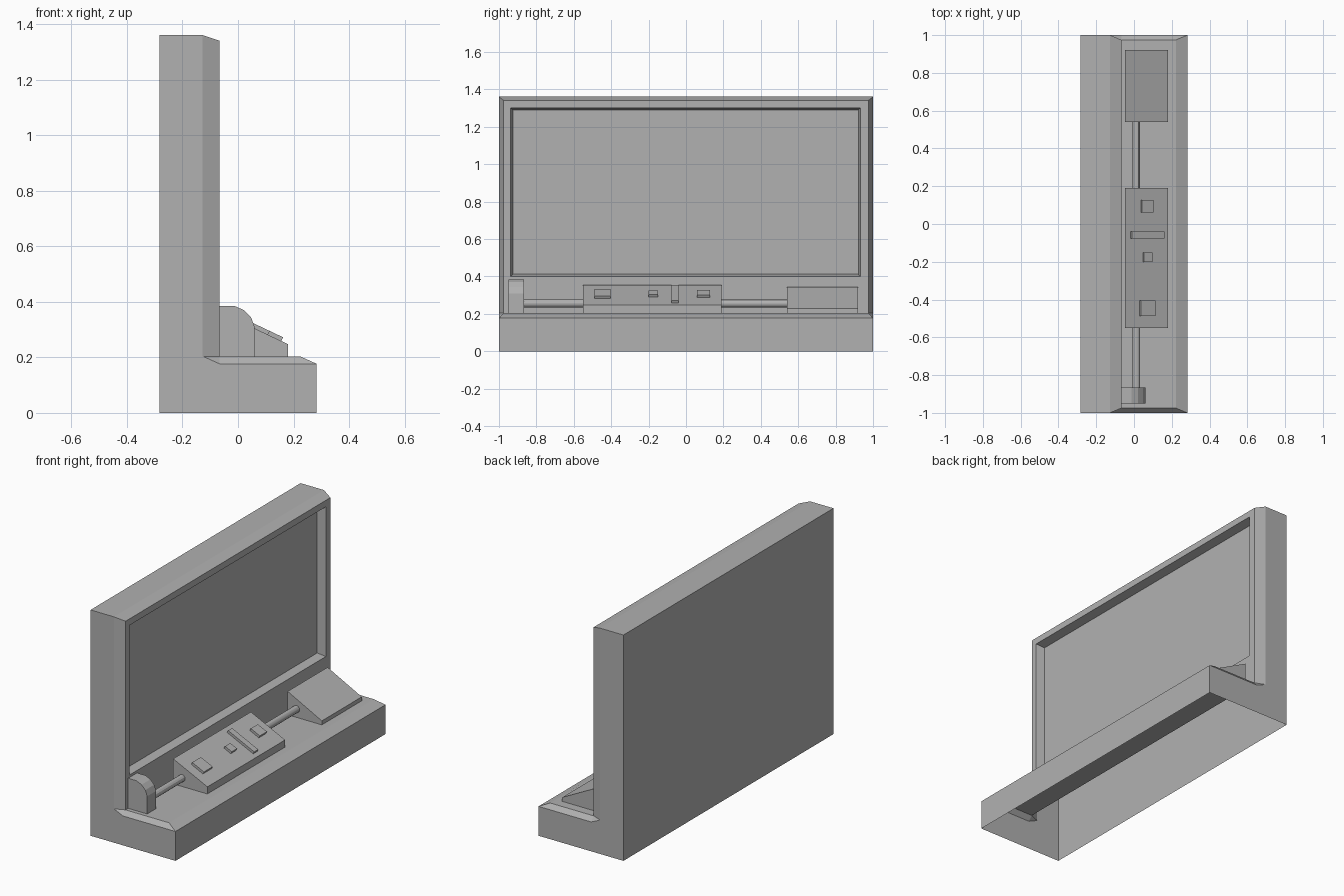
import bpy, bmesh, math
from mathutils import Vector

if "Cube" in bpy.data.objects:
    bpy.data.objects.remove(bpy.data.objects["Cube"])

# Single mid-grey finish for every part
GREY = bpy.data.materials.new("mid_grey")
GREY.diffuse_color = (.44, .44, .44, 1)
GREY.use_nodes = True
GREY.node_tree.nodes["Principled BSDF"].inputs["Base Color"].default_value = GREY.diffuse_color


def finish(name, bm):
    bmesh.ops.recalc_face_normals(bm, faces=bm.faces[:])
    me = bpy.data.meshes.new(name)
    bm.to_mesh(me)
    bm.free()
    me.materials.append(GREY)
    ob = bpy.data.objects.new(name, me)
    bpy.context.collection.objects.link(ob)
    return ob


def prism(name, profile, y0, y1):
    """Extrude an (x, z) profile along y."""
    bm = bmesh.new()
    a = [bm.verts.new((x, y0, z)) for x, z in profile]
    b = [bm.verts.new((x, y1, z)) for x, z in profile]
    bm.faces.new(a)
    bm.faces.new(b[::-1])
    n = len(a)
    for i in range(n):
        j = (i + 1) % n
        bm.faces.new((a[i], b[i], b[j], a[j]))
    return finish(name, bm)


# L-shaped body: outer end profile and inset front profile, open underneath
OUTER = [(-.283, 0), (.283, 0), (.283, .177), (-.067, .177),
         (-.127, .204), (-.127, 1.361), (-.283, 1.361)]
INNER = [(-.067, 1.341), (-.067, .204), (.223, .204)]
bm = bmesh.new()
o, n = {}, {}
for s in (-1, 1):
    o[s] = [bm.verts.new((x, s, z)) for x, z in OUTER]
    n[s] = [bm.verts.new((x, s * .975, z)) for x, z in INNER]
    O, N = o[s], n[s]
    bm.faces.new(O)                             # end
    bm.faces.new((O[5], O[4], N[1], N[0]))      # wall side chamfer
    bm.faces.new((O[3], O[2], N[2], N[1]))      # ledge side chamfer
    bm.faces.new((O[4], O[3], N[1]))            # corner between them
L, R = o[-1], o[1]
l, r = n[-1], n[1]
for a, b, c, d in ((L[0], L[6], R[6], R[0]), (L[6], L[5], R[5], R[6]),
                   (L[5], l[0], r[0], R[5]), (l[1], l[2], r[2], r[1]),
                   (l[2], L[2], R[2], r[2]), (L[2], L[1], R[1], R[2])):
    bm.faces.new((a, b, c, d))


# Screen recess in the wall front
def rect(x, y0, y1, z0, z1):
    return [bm.verts.new((x, y, z)) for y, z in
            ((y0, z1), (y0, z0), (y1, z0), (y1, z1))]


rings = [[l[0], l[1], r[1], r[0]],
         rect(-.067, -.937, .932, .40, 1.302),
         rect(-.117, -.924, .921, .412, 1.289)]
for p, q in zip(rings, rings[1:]):
    for i in range(4):
        j = (i + 1) % 4
        bm.faces.new((p[i], p[j], q[j], q[i]))
bm.faces.new(rings[-1])
finish("wall_and_ledge", bm)

# Sloped consoles on the ledge
prism("control_console", [(-.047, .204), (.181, .204), (.181, .247), (-.047, .355)], -.55, .19)
prism("side_wedge", [(-.047, .204), (.181, .204), (.181, .228), (-.047, .345)], .54, .92)

# Rounded post
prism("end_post", [(-.067, .204), (.06, .204), (.06, .31), (.047, .344),
                   (.022, .37), (-.012, .385), (-.067, .385)], -.95, -.865)

# Connecting rods
for name, y0, y1 in (("rod_left", -.87, -.54), ("rod_right", .18, .55)):
    bpy.ops.mesh.primitive_cylinder_add(vertices=12, radius=.021, depth=y1 - y0,
                                        location=(.012, (y0 + y1) / 2, .255),
                                        rotation=(math.pi / 2, 0, 0))
    ob = bpy.context.object
    ob.name = name
    ob.data.materials.append(GREY)
    bpy.ops.object.shade_smooth_by_angle()

# Raised buttons and slider following the console slope
NORMAL = Vector((.108, .228)).normalized()


def raised(name, x0, x1, y0, y1, h=.015):
    base = [Vector((x, .247 + (.181 - x) * .108 / .228)) for x in (x0, x1)]
    low = [p - NORMAL * .005 for p in base]
    top = [p + NORMAL * h for p in base]
    prism(name, [low[0], low[1], top[1], top[0]], y0, y1)


raised("button_a", .037, .097, .06, .127)
raised("button_b", .047, .092, -.2, -.15)
raised("button_c", .030, .108, -.488, -.405)
raised("slider_bar", -.018, .156, -.078, -.04)
